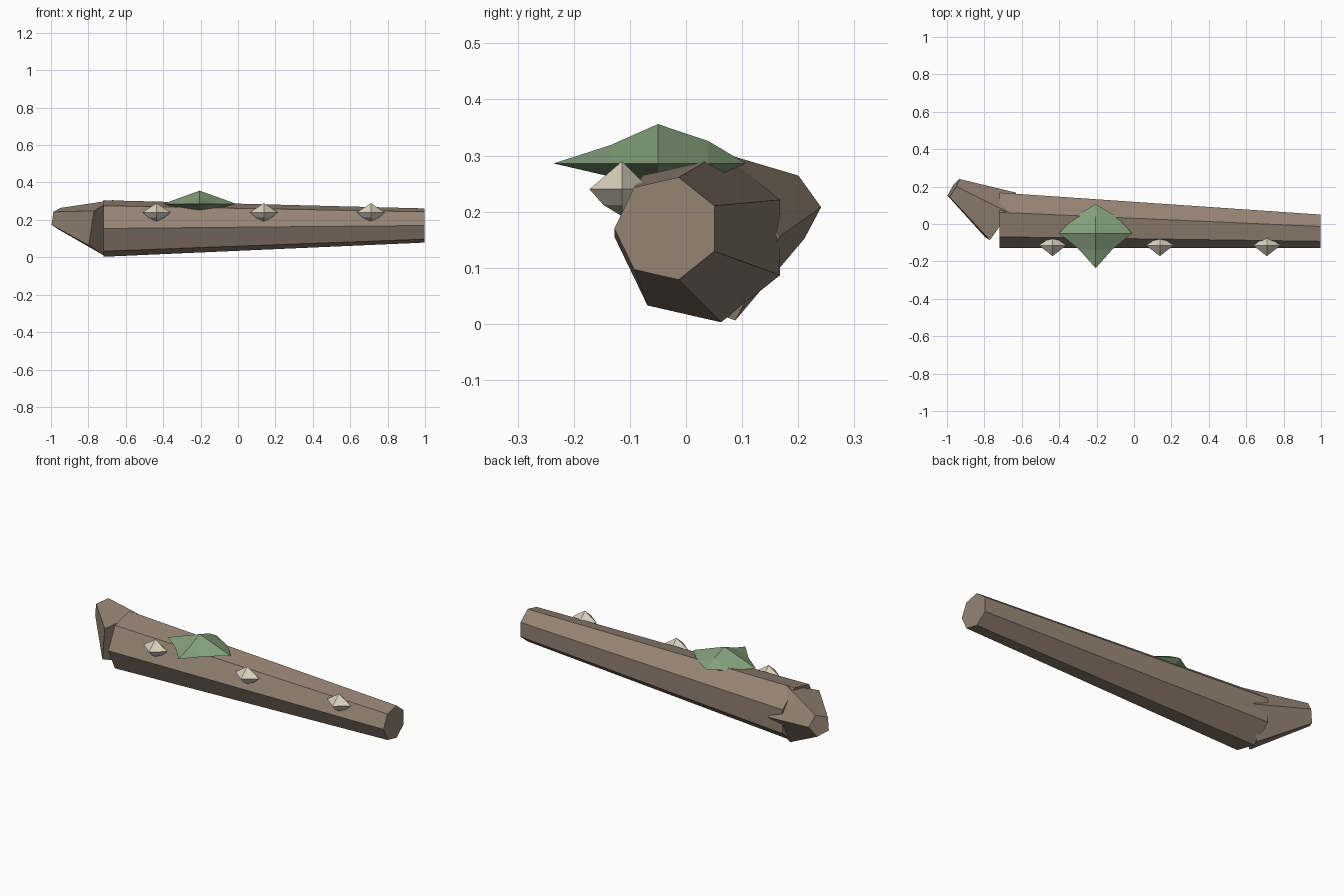
import bpy
from math import cos, sin, pi
from itertools import product
from mathutils import Vector

if "Cube" in bpy.data.objects:
    bpy.data.objects.remove(bpy.data.objects["Cube"])


def material(name, rgb):
    m = bpy.data.materials.new(name)
    m.diffuse_color = (*rgb, 1)
    m.use_nodes = True
    m.node_tree.nodes["Principled BSDF"].inputs["Base Color"].default_value = m.diffuse_color
    return m


bark = material("bark", (0.30, 0.23, 0.175))
moss = material("moss", (0.23, 0.35, 0.20))
cream = material("cream", (0.70, 0.64, 0.52))


def make(name, verts, faces, mat):
    mesh = bpy.data.meshes.new(name)
    mesh.from_pydata(verts, [], faces)
    mesh.materials.append(mat)
    ob = bpy.data.objects.new(name, mesh)
    bpy.context.collection.objects.link(ob)
    return ob


def frustum(name, p0, r0, p1, r1, n, u, w, phase=0.0):
    """Tapered n-sided log between two centres; u, w span the rings."""
    verts = []
    for p, r in ((p0, r0), (p1, r1)):
        for i in range(n):
            a = phase + 2 * pi * i / n
            verts.append(Vector(p) + r * (cos(a) * u + sin(a) * w))
    faces = [(i, (i + 1) % n, n + (i + 1) % n, n + i) for i in range(n)]
    faces += [tuple(reversed(range(n))), tuple(range(n, 2 * n))]
    return make(name, verts, faces, bark)


def nugget(name, centre, x, y_neg, y_pos, up, down, mat, mid):
    """Octahedron split once; mid(sign vector) scales each edge midpoint."""
    verts, faces, c = [], [], Vector(centre)
    index = {}

    def vert(s):
        if s not in index:
            p = Vector((s[0] * x, s[1] * (y_pos if s[1] > 0 else y_neg),
                        s[2] * (up if s[2] > 0 else down)))
            if sum(map(abs, s)) == 2:
                p *= mid(s)
            index[s] = len(verts)
            verts.append(c + p)
        return index[s]

    for sx, sy, sz in product((-1, 1), repeat=3):
        a, b, t = (vert(s) for s in ((sx, 0, 0), (0, sy, 0), (0, 0, sz)))
        ab, bt, ta = (vert(s) for s in ((sx, sy, 0), (0, sy, sz), (sx, 0, sz)))
        tris = [(a, ab, ta), (ab, b, bt), (ta, bt, t), (ab, bt, ta)]
        faces += [f if sx * sy * sz > 0 else f[::-1] for f in tris]
    return make(name, verts, faces, mat)


# Fallen trunk, seven sides, tapering to the right
frustum("trunk", (-0.72, 0.028, 0.154), 0.155, (0.997, -0.034, 0.17), 0.0937, 7,
        Vector((0, 1, 0)), Vector((0, 0, 1)), pi / 7)

# Five-sided stub at the thick end
start, tip = Vector((-0.715, 0.032, 0.156)), Vector((-0.966, 0.19, 0.208))
axis = (tip - start).normalized()
u = axis.cross(Vector((0, 0, 1))).normalized()
w = u.cross(axis)
frustum("broken_stub", start, 0.16, tip, 0.06, 5, u, w)

# Moss patch on top
nugget("moss_patch", (-0.205, -0.05, 0.286), 0.195, 0.186, 0.157, 0.07, 0.04, moss,
       lambda s: 0.5 + (0.06 if s[2] < 0 else 0) + (0.07 if s[1] > 0 else 0)
       - (0.04 if s[1] < 0 else 0))

# Row of pale fungi along the front
for i, x in enumerate((-0.435, 0.138, 0.71)):
    nugget(f"fungus_{i + 1}", (x, -0.114, 0.24), 0.074, 0.058, 0.05, 0.05, 0.048,
           cream, lambda s: 0.58 if s[2] < 0 else 0.5)
